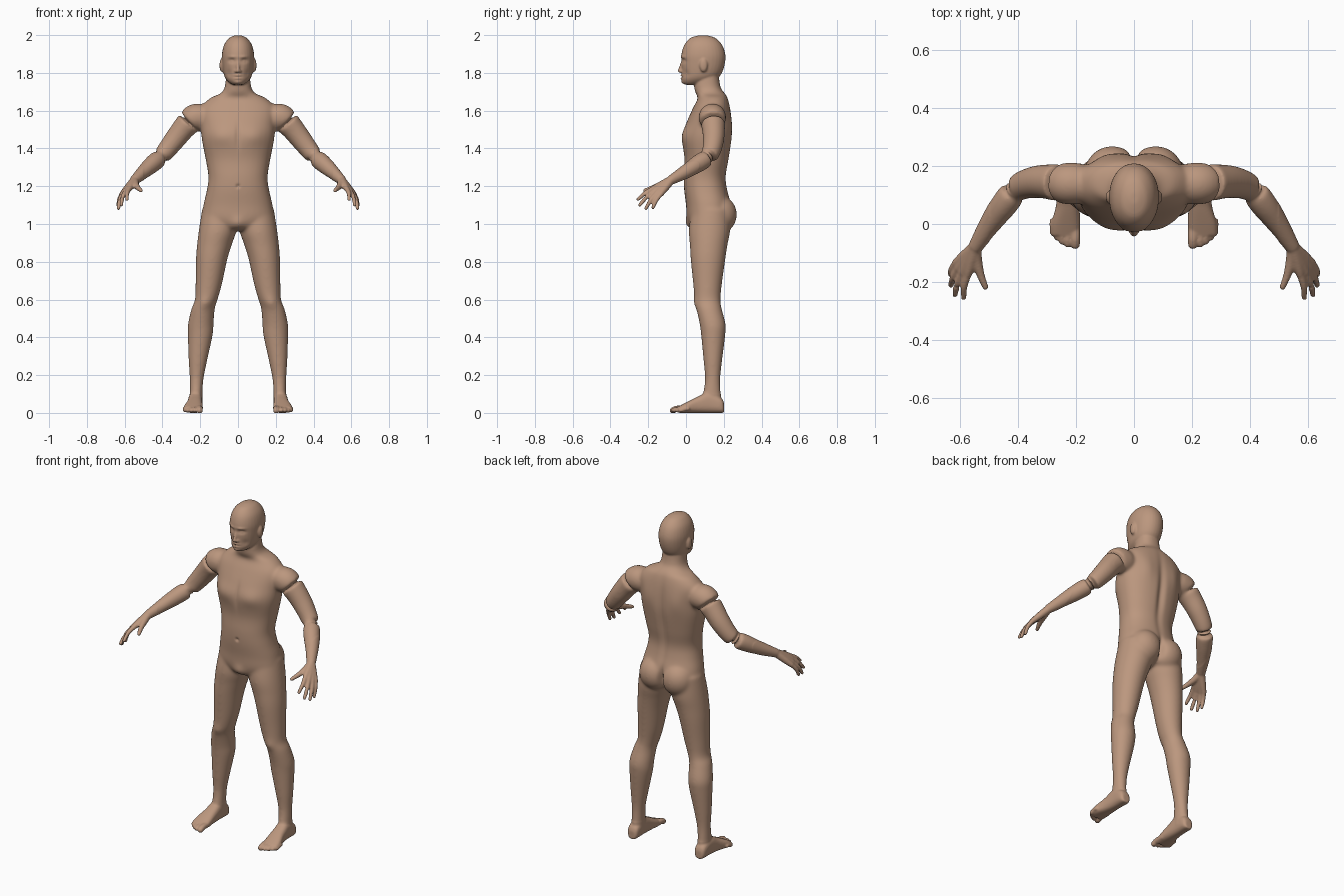
import bpy, bmesh, math
from mathutils import Vector, Matrix

if "Cube" in bpy.data.objects:
    bpy.data.objects.remove(bpy.data.objects["Cube"])

bm = bmesh.new()
SIDES = 32


def spline(rows, steps=5):
    """Pass a smooth curve through rows of numbers."""
    out = []
    for i in range(len(rows) - 1):
        a, b = rows[max(i - 1, 0)], rows[i]
        c, d = rows[i + 1], rows[min(i + 2, len(rows) - 1)]
        for k in range(steps):
            t = k / steps
            out.append([q + t / 2 * (r - p + t * (2 * p - 5 * q + 4 * r - s + t * (3 * (q - r) + s - p)))
                        for p, q, r, s in zip(a, b, c, d)])
    return out + [list(rows[-1])]


def skin(rings):
    """Closed surface through rings of (centre, half axis, half axis, power)."""
    loops = []
    for centre, u, v, power in rings:
        loop = []
        for k in range(SIDES):
            a = math.tau * k / SIDES
            c, s = math.cos(a), math.sin(a)
            loop.append(bm.verts.new(centre + u * math.copysign(abs(c) ** (2 / power), c)
                                     + v * math.copysign(abs(s) ** (2 / power), s)))
        loops.append(loop)
    for low, high in zip(loops, loops[1:]):
        for k in range(SIDES):
            n = (k + 1) % SIDES
            bm.faces.new((low[k], low[n], high[n], high[k]))
    bm.faces.new(loops[0][::-1])
    bm.faces.new(loops[-1])


def column(rows, power=2):
    """Upright form: rows of height, centre x, half width, front y, back y."""
    skin([(Vector((x, (f + b) / 2, z)), Vector((w, 0, 0)), Vector((0, (b - f) / 2, 0)), power)
          for z, x, w, f, b in spline(rows)])


def ball(centre, radii):
    bmesh.ops.create_icosphere(bm, subdivisions=3, radius=1,
                               matrix=Matrix.Translation(centre) @ Matrix.Diagonal((*radii, 1)))


def tube(*rows):
    """Round limb with rounded ends: rows of x, y, z, radius."""
    pts = spline(rows)
    rings = []
    for i, (x, y, z, r) in enumerate(pts):
        way = Vector(pts[min(i + 1, len(pts) - 1)][:3]) - Vector(pts[max(i - 1, 0)][:3])
        u = way.orthogonal().normalized()
        rings.append((Vector((x, y, z)), u * r, way.normalized().cross(u) * r, 2))
    skin(rings)
    for x, y, z, r in (rows[0], rows[-1]):
        ball((x, y, z), (r, r, r))


# left leg
column([(1.08, .095, .095, .03, .235), (.97, .107, .1, .015, .235), (.89, .125, .092, .02, .22),
        (.81, .14, .083, .025, .208), (.68, .155, .07, .038, .19), (.6, .168, .06, .045, .183),
        (.55, .185, .062, .055, .19), (.47, .197, .068, .072, .21), (.41, .2, .066, .08, .208),
        (.28, .212, .05, .092, .192), (.18, .219, .037, .1, .182), (.1, .222, .034, .09, .185),
        (.04, .222, .034, .09, .19)])
ball((.075, .18, 1.05), (.095, .09, .1))

# left foot, lofted from heel to ball: y, x, half width, top
skin([(Vector((x, y, top / 2)), Vector((w, 0, 0)), Vector((0, 0, top / 2)), 2.6)
      for y, x, w, top in spline([(.202, .225, .02, .05), (.185, .225, .034, .08), (.12, .226, .037, .11),
                                  (.06, .229, .041, .085), (0, .236, .05, .055), (-.04, .238, .048, .034)])])
for x, tip, r in ((.203, -.07, .017), (.229, -.07, .012), (.248, -.06, .012),
                  (.266, -.046, .011), (.281, -.028, .011)):
    tube((x, .01, .022, r), (x, tip + .025, .022, r), (x, tip, .013, r))

# left arm
tube((.2, .14, 1.565, .072), (.235, .14, 1.56, .072), (.285, .145, 1.51, .062), (.34, .145, 1.44, .056),
     (.4, .125, 1.365, .048), (.45, .065, 1.32, .047), (.5, -.005, 1.275, .037), (.545, -.075, 1.235, .026))

# left hand: each finger runs from wrist to knuckle to tip
wrist = Vector((.548, -.08, 1.232))
for knuckle, tip in (((.573, -.17, 1.19), (.588, -.255, 1.13)), ((.592, -.167, 1.176), (.618, -.245, 1.1)),
                     ((.606, -.153, 1.164), (.632, -.212, 1.083)), ((.614, -.134, 1.158), (.634, -.175, 1.087))):
    knuckle, tip = Vector(knuckle), Vector(tip)
    tube((*wrist, .023), (*wrist.lerp(knuckle, .6), .019), (*knuckle, .015))
    bend = knuckle.lerp(tip, .5) + Vector((.006, -.003, .004))
    tube((*knuckle, .0135), (*bend, .0118), (*tip, .0095))
tube((*wrist, .021), (.543, -.125, 1.21, .019), (.53, -.175, 1.192, .014), (.513, -.218, 1.177, .0105))

# left ear and nostril
ball((.087, .093, 1.84), (.011, .021, .036))
ball((.011, -.024, 1.808), (.009, .012, .008))

# mirror everything so far to the right
twin = bmesh.ops.duplicate(bm, geom=bm.verts[:] + bm.edges[:] + bm.faces[:])["geom"]
for v in twin:
    if isinstance(v, bmesh.types.BMVert):
        v.co.x = -v.co.x

# torso and neck
column([(1.86, 0, .058, .07, .18), (1.78, 0, .063, .05, .175), (1.72, 0, .072, .044, .185),
        (1.69, 0, .095, .052, .208), (1.665, 0, .15, .062, .222), (1.61, 0, .2, .035, .235),
        (1.53, 0, .197, 0, .243), (1.45, 0, .192, -.02, .243), (1.34, 0, .171, -.008, .227),
        (1.25, 0, .157, -.012, .212), (1.18, 0, .165, -.01, .22), (1.1, 0, .183, 0, .24),
        (1.03, 0, .185, .005, .235), (.985, 0, .12, .02, .2), (.965, 0, .05, .05, .15)], 2.25)

# head and nose
column([(1.999, 0, .015, .07, .11), (1.985, 0, .046, .024, .155), (1.95, 0, .073, -.008, .19),
        (1.9, 0, .085, -.024, .208), (1.85, 0, .084, -.024, .206), (1.8, 0, .077, -.022, .19),
        (1.77, 0, .066, -.023, .165), (1.748, 0, .046, -.018, .12), (1.737, 0, .025, -.004, .06)], 2.1)
tube((0, -.016, 1.872, .007), (0, -.027, 1.835, .008), (0, -.034, 1.812, .011))

# fuse the forms into one skin
bmesh.ops.recalc_face_normals(bm, faces=bm.faces)
mesh = bpy.data.meshes.new("body")
bm.to_mesh(mesh)
bm.free()
body = bpy.data.objects.new("body", mesh)
bpy.context.collection.objects.link(body)
fuse = body.modifiers.new("fuse", 'REMESH')
fuse.mode = 'VOXEL'
fuse.voxel_size = .005
fused = bpy.data.meshes.new_from_object(body.evaluated_get(bpy.context.evaluated_depsgraph_get()))
body.modifiers.clear()
body.data = fused

# soften the joins, gently on head, hands and feet
bm = bmesh.new()
bm.from_mesh(fused)
broad = [v for v in bm.verts if .1 < v.co.z < 1.73 and abs(v.co.x) < .5]
for verts, rounds in ((bm.verts[:], 3), (broad, 24)):
    for _ in range(rounds):
        bmesh.ops.smooth_vert(bm, verts=verts, factor=.5, use_axis_x=True, use_axis_y=True, use_axis_z=True)

# soft pushes along y: centre, reach, depth (mirrored when off the middle)
PUSHES = [
    ((.034, -.02, 1.864), (.019, .04, .011), .011),     # eye socket
    ((.034, -.02, 1.862), (.011, .04, .006), -.006),    # eye
    ((.032, -.02, 1.885), (.022, .04, .007), -.005),    # brow
    ((.05, -.01, 1.795), (.016, .04, .02), .006),       # cheek hollow
    ((0, -.02, 1.787), (.018, .03, .005), -.007),       # upper lip
    ((0, -.02, 1.771), (.016, .03, .005), -.007),       # lower lip
    ((0, -.02, 1.779), (.022, .03, .0035), .005),       # mouth line
    ((0, -.02, 1.75), (.018, .03, .01), -.005),         # chin
    ((.09, -.01, 1.47), (.065, .05, .05), -.01),        # chest
    ((0, -.02, 1.47), (.014, .04, .07), .007),          # breastbone
    ((0, -.01, 1.2), (.01, .03, .01), .008),            # navel
    ((0, .24, 1.38), (.022, .05, .2), -.014),           # spine
    ((.1, .24, 1.53), (.05, .05, .07), .008),           # shoulder blade
    ((0, .25, 1.04), (.014, .06, .06), -.025),          # cleft
    ((0, .01, 1.0), (.035, .04, .035), -.012),          # groin
    ((.175, .05, .58), (.03, .03, .03), -.006),         # kneecap
]
for centre, reach, depth in PUSHES:
    for side in ((1, -1) if centre[0] else (1,)):
        cx = centre[0] * side
        for v in bm.verts:
            dz = (v.co.z - centre[2]) / reach[2]
            if abs(dz) < 2.5:
                d = dz ** 2 + ((v.co.x - cx) / reach[0]) ** 2 + ((v.co.y - centre[1]) / reach[1]) ** 2
                if d < 6:
                    v.co.y += depth * math.exp(-d)
for v in bm.verts:
    v.co.z = max(v.co.z, 0)
for f in bm.faces:
    f.smooth = True
bm.to_mesh(fused)
bm.free()

# skin colour
tone = (.5, .31, .21, 1)
mat = bpy.data.materials.new("warm brown skin")
mat.use_nodes = True
mat.diffuse_color = tone
mat.node_tree.nodes["Principled BSDF"].inputs["Base Color"].default_value = tone
fused.materials.clear()
fused.materials.append(mat)
